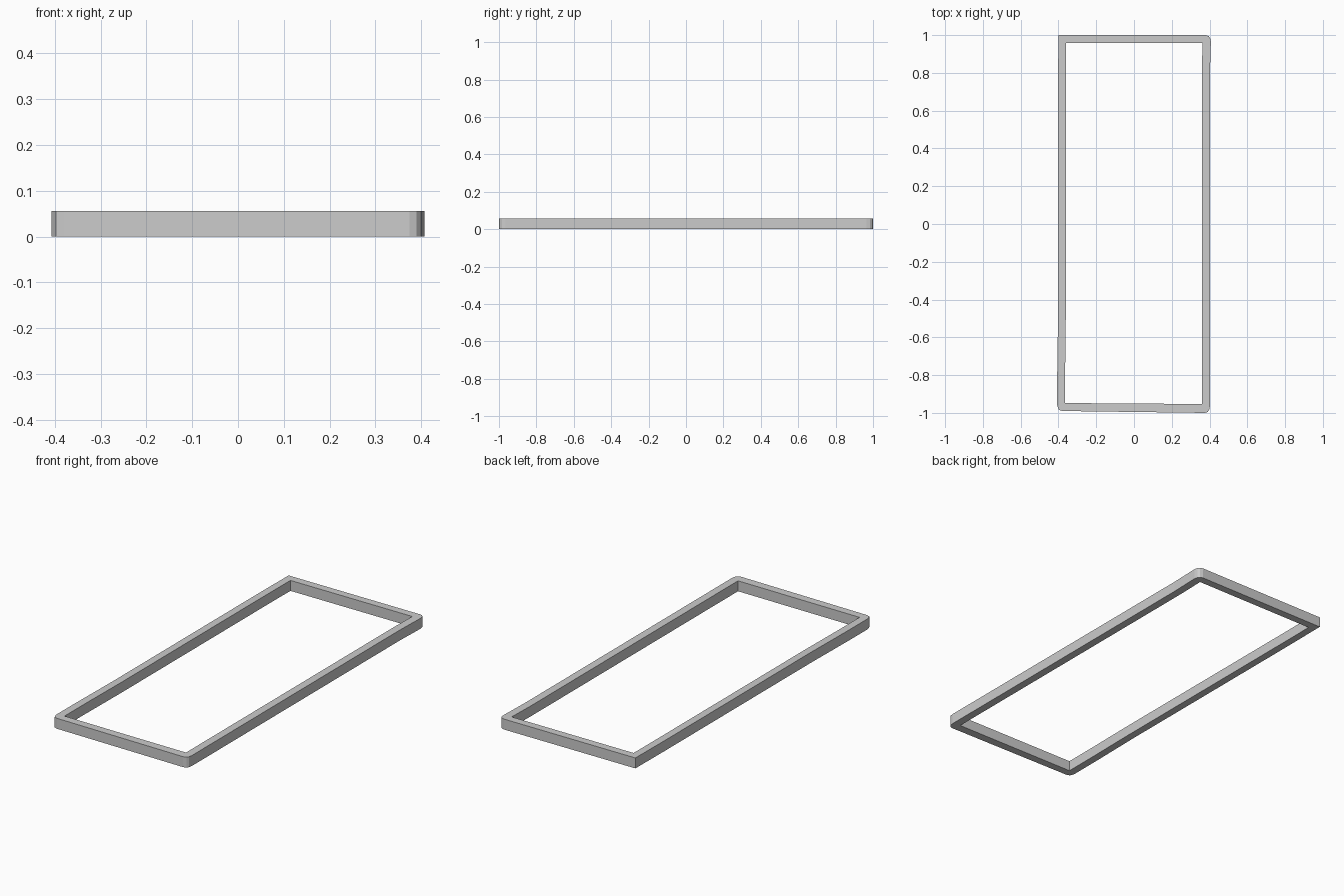
import bpy, bmesh

if "Cube" in bpy.data.objects:
    bpy.data.objects.remove(bpy.data.objects["Cube"])

H = 0.056


def side(a_out, b_out, a_in, b_in, axis, stops):
    """Seam stations spaced along one straight rail: (outer, inner) pairs."""
    pts = []
    for s in stops:
        pair = []
        for a, b in ((a_out, b_out), (a_in, b_in)):
            t = (s - a[axis]) / (b[axis] - a[axis])
            pair.append((a[0] + (b[0] - a[0]) * t, a[1] + (b[1] - a[1]) * t))
        pts.append(tuple(pair))
    return pts


# Corners: outer points (clockwise from above) and the shared inner point
back_left = ([(-0.40, 1.0)], (-0.36, 0.958))
back_right = ([(0.38, 1.0), (0.395, 0.995), (0.403, 0.985), (0.407, 0.965)], (0.363, 0.958))
front_right = ([(0.402, -0.965), (0.398, -0.985), (0.39, -0.995), (0.375, -1.0)], (0.359, -0.953))
front_left = ([(-0.381, -0.99), (-0.398, -0.983), (-0.407, -0.96)], (-0.365, -0.948))
corners = [back_left, back_right, front_right, front_left]

# Plank joints along each rail: axis and seam positions
rails = [(0, [-0.235, 0.0, 0.235]),
         (1, [0.8, 0.5, 0.25, 0.0, -0.24, -0.5, -0.78]),
         (0, [0.235, 0.0, -0.235]),
         (1, [-0.785, -0.48, -0.24, 0.0, 0.25, 0.5, 0.76])]

stations = []
for i, (outer, inner) in enumerate(corners):
    n_outer, n_inner = corners[(i + 1) % 4]
    stations += [(o, inner) for o in outer]
    run = side(outer[-1], n_outer[0], inner, n_inner, *rails[i])
    # the side rails straighten out past their first or last plank
    if i == 1:
        run = [((0.402, o[1]), (0.359, p[1])) for o, p in run]
    if i == 3:
        run = [run[0]] + [((-0.402, o[1]), (-0.361, p[1])) for o, p in run[1:]]
    stations += run

# Rectangular border frame: closed ring of four-sided sections
bm = bmesh.new()
cache = {}


def vert(p, z):
    key = (round(p[0], 5), round(p[1], 5), z)
    if key not in cache:
        cache[key] = bm.verts.new(key)
    return cache[key]


sections = [(vert(o, 0), vert(o, H), vert(p, H), vert(p, 0)) for o, p in stations]
for k, a in enumerate(sections):
    b = sections[(k + 1) % len(sections)]
    for j in range(4):
        m = (j + 1) % 4
        loop = list(dict.fromkeys((a[j], a[m], b[m], b[j])))
        if len(loop) > 2:
            bm.faces.new(loop)
bmesh.ops.recalc_face_normals(bm, faces=bm.faces)
mesh = bpy.data.meshes.new("border_frame")
bm.to_mesh(mesh)
bm.free()
frame = bpy.data.objects.new("border_frame", mesh)
bpy.context.collection.objects.link(frame)
